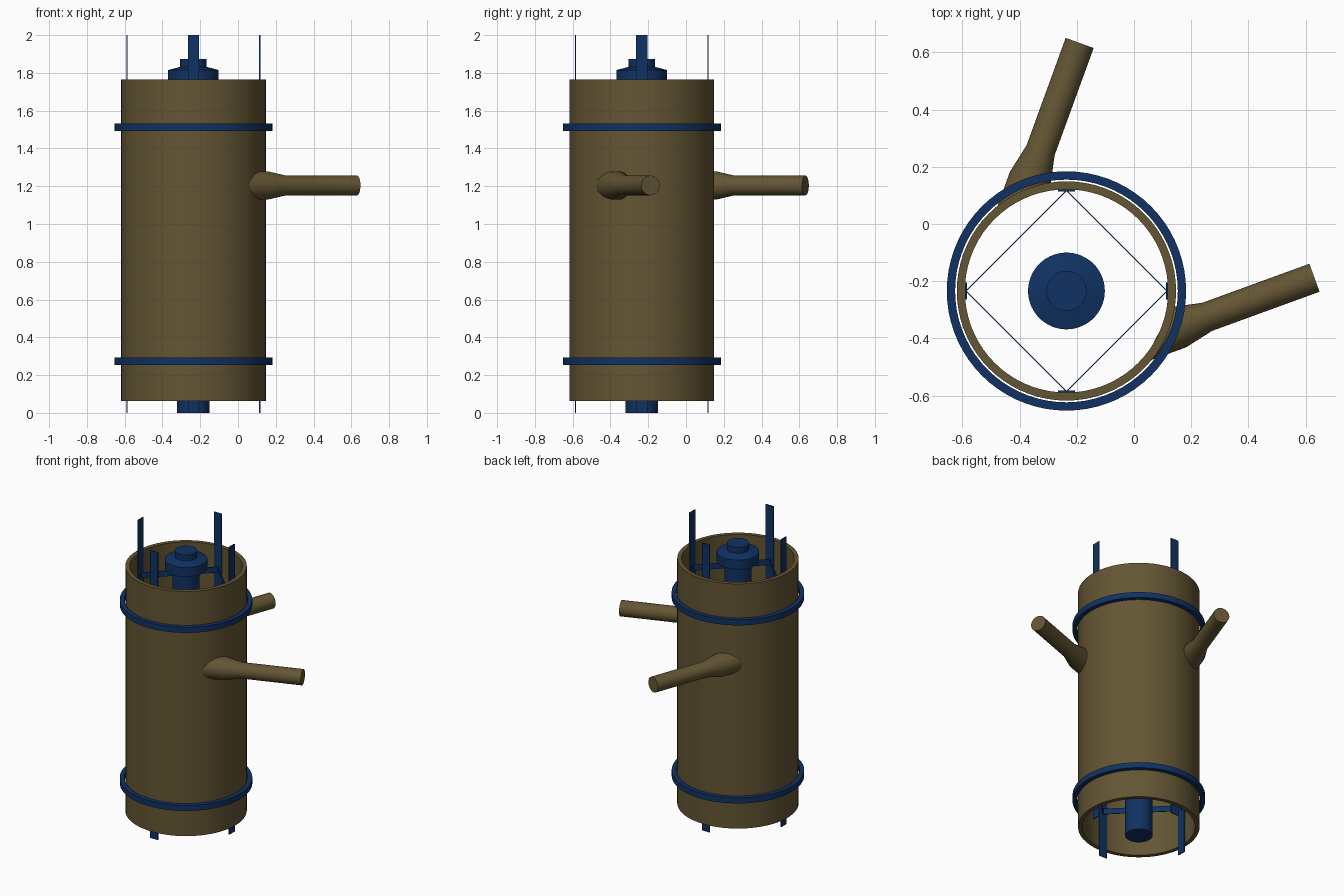
import bpy, bmesh, math
from mathutils import Vector, Matrix

if "Cube" in bpy.data.objects:
    bpy.data.objects.remove(bpy.data.objects["Cube"], do_unlink=True)

CENTRE = Vector((-0.236, -0.234, 0))   # axis of the vessel
SIDES = 72


def material(name, rgb):
    m = bpy.data.materials.new(name)
    m.use_nodes = True
    m.diffuse_color = (*rgb, 1)
    m.node_tree.nodes["Principled BSDF"].inputs["Base Color"].default_value = (*rgb, 1)
    return m


BROWN = material("olive_brown", (0.127, 0.092, 0.034))
BLUE = material("navy_blue", (0.005, 0.032, 0.125))


def finish(name, bm, mat):
    bmesh.ops.recalc_face_normals(bm, faces=bm.faces)
    mesh = bpy.data.meshes.new(name)
    bm.to_mesh(mesh)
    bm.free()
    mesh.materials.append(mat)
    ob = bpy.data.objects.new(name, mesh)
    bpy.context.collection.objects.link(ob)
    ob.location = CENTRE
    bpy.ops.object.select_all(action="DESELECT")
    ob.select_set(True)
    bpy.context.view_layer.objects.active = ob
    bpy.ops.object.shade_smooth_by_angle(angle=math.radians(30))
    return ob


def loft(bm, profile, sides, closed):
    """Turn (radius, height) points about z; closed joins last ring to first."""
    rings = [[bm.verts.new((r * math.cos(a), r * math.sin(a), z))
              for a in (math.tau * i / sides for i in range(sides))]
             for r, z in profile]
    pairs = list(zip(rings, rings[1:]))
    if closed:
        pairs.append((rings[-1], rings[0]))
    else:
        bm.faces.new(rings[0])
        bm.faces.new(rings[-1])
    for low, high in pairs:
        for i in range(sides):
            j = (i + 1) % sides
            bm.faces.new((low[i], low[j], high[j], high[i]))
    return rings


def tube(name, inner, outer, z0, z1, mat):
    bm = bmesh.new()
    loft(bm, [(outer, z0), (outer, z1), (inner, z1), (inner, z0)], SIDES, True)
    finish(name, bm, mat)


def box(name, size, place):
    bm = bmesh.new()
    bmesh.ops.create_cube(bm, size=1, matrix=place @ Matrix.Diagonal((*size, 1)))
    finish(name, bm, BLUE)


# Open outer shell and its two clamp bands
tube("shell", 0.355, 0.383, 0.063, 1.765, BROWN)
tube("lower_band", 0.389, 0.418, 0.254, 0.293, BLUE)
tube("upper_band", 0.389, 0.418, 1.493, 1.532, BLUE)

# Central core with a stepped cap
bm = bmesh.new()
loft(bm, [(0.086, 0), (0.086, 1.75), (0.134, 1.75), (0.134, 1.815),
          (0.07, 1.832), (0.07, 1.873)], SIDES, False)
finish("core", bm, BLUE)

# Four upright strips against the inner wall, braced by two square frames
R = 0.351
for k in range(4):
    turn = Matrix.Rotation(k * math.pi / 2, 4, "Z")
    box(f"upright_strip_{k + 1}", (0.006, 0.06, 2),
        turn @ Matrix.Translation((R, 0, 1)))
    brace = Matrix.Rotation((k + 0.5) * math.pi / 2, 4, "Z")
    for level, z in (("lower", 0.33), ("upper", 1.605)):
        box(f"{level}_brace_{k + 1}", (0.004, R * math.sqrt(2), 0.04),
            brace @ Matrix.Translation((R / math.sqrt(2), 0, z)))

# Two offset side pipes, flared where they meet the shell, mirrored diagonally
SWAP = Matrix(((0, 1, 0, 0), (1, 0, 0, 0), (0, 0, 1, 0), (0, 0, 0, 1)))
for name, flip in (("left_pipe", Matrix()), ("back_pipe", SWAP)):
    bm = bmesh.new()
    rings = loft(bm, [(0.075, 0), (0.075, 0.325), (0.052, 0.431), (0.052, 0.83)],
                 48, False)
    bm.transform(Matrix.Translation((0, -0.253, 1.204))
                 @ Matrix.Rotation(math.pi / 2, 4, "Y"))
    # Seat the wide end within the thickness of the shell wall
    for v in rings[0]:
        v.co.x = math.sqrt(0.366 ** 2 - v.co.y ** 2)
    bm.transform(flip @ Matrix.Rotation(math.radians(20), 4, "Z"))
    finish(name, bm, BROWN)
